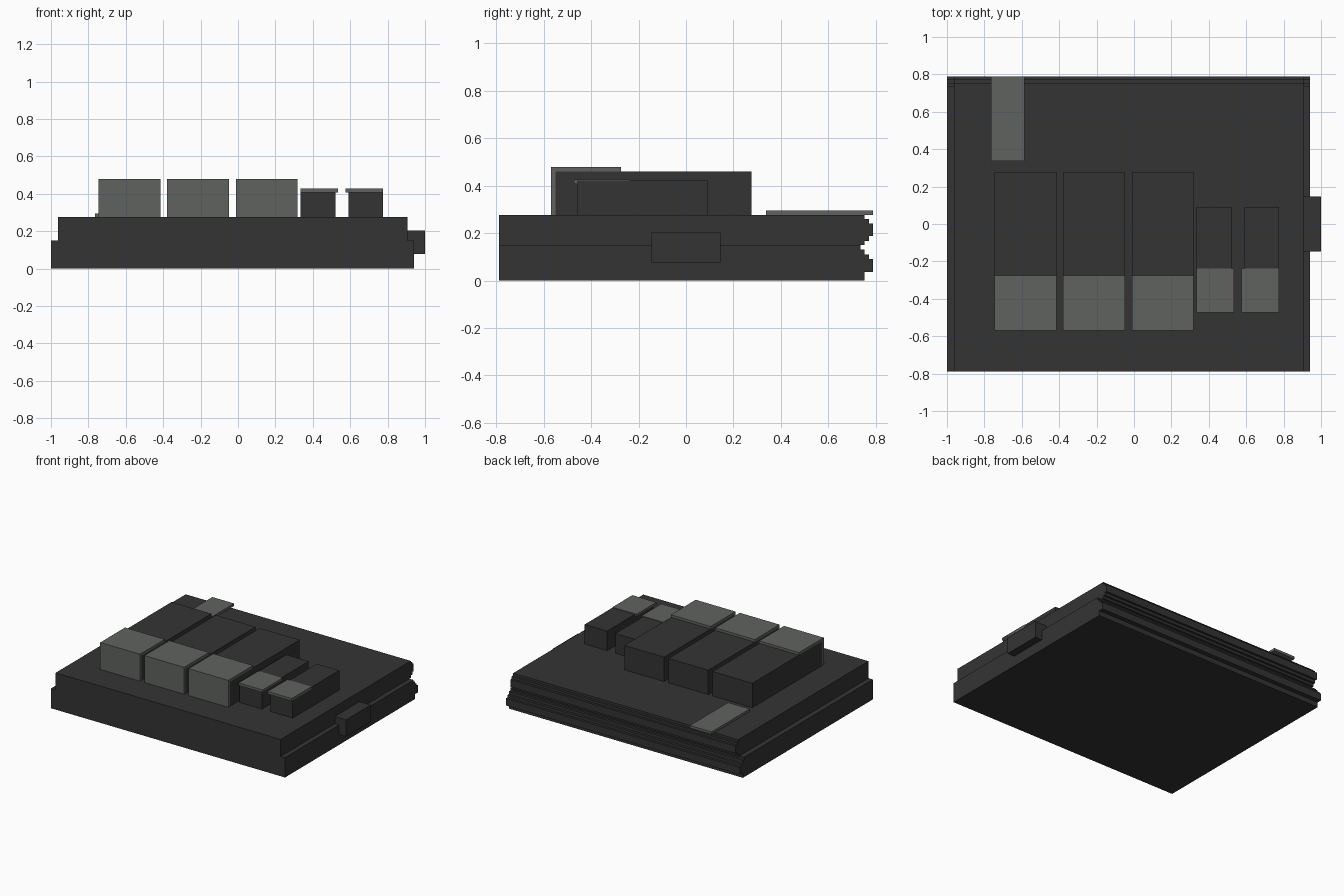
import bpy

if "Cube" in bpy.data.objects:
    bpy.data.objects.remove(bpy.data.objects["Cube"])


def material(name, color):
    m = bpy.data.materials.new(name)
    m.diffuse_color = (*color, 1)
    m.use_nodes = True
    m.node_tree.nodes["Principled BSDF"].inputs["Base Color"].default_value = m.diffuse_color
    return m


DARK = material("charcoal", (0.034, 0.034, 0.034))
LIGHT = material("warm grey", (0.118, 0.124, 0.115))


def extrude_x(name, profile, x0, x1, mat):
    """Prism: (y, z) outline extruded along x, outline counter-clockwise seen from +x."""
    n = len(profile)
    verts = [(x, y, z) for x in (x0, x1) for y, z in profile]
    faces = [tuple(reversed(range(n))), tuple(range(n, 2 * n))]
    faces += [(i, (i + 1) % n, n + (i + 1) % n, n + i) for i in range(n)]
    me = bpy.data.meshes.new(name)
    me.from_pydata(verts, [], faces)
    me.materials.append(mat)
    ob = bpy.data.objects.new(name, me)
    bpy.context.collection.objects.link(ob)
    return ob


def box(name, x, y, z, mat):
    return extrude_x(name, [(y[0], z[0]), (y[1], z[0]), (y[1], z[1]), (y[0], z[1])], *x, mat)


def stepped_slab(name, x, steps, mat):
    """Slab with a flat front and a stepped back edge; steps = (z_low, z_high, y_back)."""
    profile = [(-0.788, steps[0][0])]
    for z0, z1, y in steps:
        profile += [(y, z0), (y, z1)]
    profile.append((-0.788, steps[-1][1]))
    return extrude_x(name, profile, *x, mat)


# Case halves with rounded-by-steps back edges
stepped_slab("lower_case", (-1.0, 0.942),
             [(0, 0.037, 0.754), (0.037, 0.09, 0.789), (0.09, 0.109, 0.772),
              (0.109, 0.13, 0.754), (0.13, 0.149, 0.737)], DARK)
stepped_slab("upper_case", (-0.962, 0.906),
             [(0.149, 0.167, 0.754), (0.167, 0.187, 0.772), (0.187, 0.241, 0.789),
              (0.241, 0.259, 0.772), (0.259, 0.276, 0.754)], DARK)

# Knob on the right side
box("side_button", (0.90, 1.0), (-0.146, 0.146), (0.077, 0.203), DARK)

# Three large keys with L-shaped caps over the front and top
for i in range(3):
    x = (-0.745 + 0.3665 * i, -0.415 + 0.3665 * i)
    box(f"large_key_{i + 1}", x, (-0.551, 0.277), (0.276, 0.459), DARK)
    extrude_x(f"large_key_cap_{i + 1}",
              [(-0.569, 0.276), (-0.551, 0.276), (-0.551, 0.459),
               (-0.275, 0.459), (-0.275, 0.478), (-0.569, 0.478)], *x, LIGHT)

# Two small keys with flat caps
for i, (key_x, cap_x) in enumerate([((0.335, 0.522), (0.335, 0.535)),
                                    ((0.59, 0.776), (0.576, 0.776))]):
    box(f"small_key_{i + 1}", key_x, (-0.46, 0.092), (0.276, 0.423), DARK)
    box(f"small_key_cap_{i + 1}", cap_x, (-0.472, -0.237), (0.408, 0.427), LIGHT)

# Flat tab at the back left
box("back_tab", (-0.765, -0.585), (0.337, 0.789), (0.276, 0.295), LIGHT)
